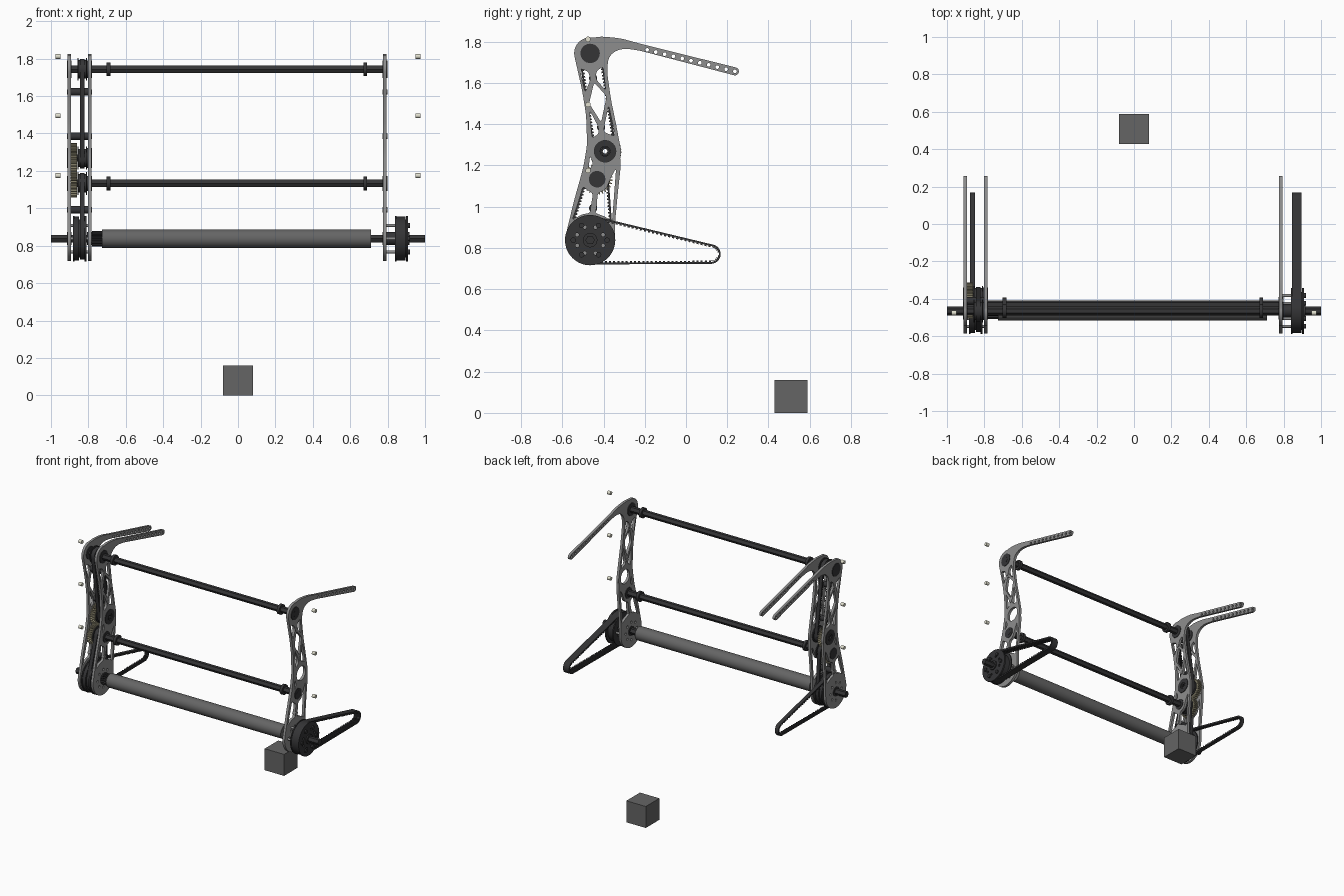
import bpy
from math import sin, cos, pi, radians, acos, atan2, hypot
from mathutils import Matrix, Vector

if "Cube" in bpy.data.objects:
    bpy.data.objects.remove(bpy.data.objects["Cube"])


def material(name, c):
    m = bpy.data.materials.new(name)
    m.diffuse_color = (*c, 1)
    m.use_nodes = True
    m.node_tree.nodes["Principled BSDF"].inputs["Base Color"].default_value = m.diffuse_color
    return m


DARK = material("dark", (0.035, 0.035, 0.037))
BRASS = material("brass", (0.36, 0.33, 0.22))
PALE = material("pale", (0.75, 0.74, 0.62))
STEEL = material("steel", (0.27, 0.27, 0.27))
ROLLER = material("roller_grey", (0.13, 0.13, 0.13))
# local profile plane (u, v, w) -> world (y, z, x)
AXES = Matrix(((0, 0, 1, 0), (1, 0, 0, 0), (0, 1, 0, 0), (0, 0, 0, 1)))


def solid(name, loops, x0, x1, mat=None):
    """Extrude a side profile (first loop) with holes (other loops) from x0 to x1."""
    cu = bpy.data.curves.new(name, 'CURVE')
    cu.dimensions = '2D'
    cu.fill_mode = 'BOTH'
    cu.extrude = (x1 - x0) / 2
    for lp in loops:
        s = cu.splines.new('POLY')
        s.points.add(len(lp) - 1)
        for p, (u, v) in zip(s.points, lp):
            p.co = (u, v, 0, 1)
        s.use_cyclic_u = True
    ob = bpy.data.objects.new(name, cu)
    bpy.context.collection.objects.link(ob)
    ob.matrix_world = Matrix.Translation(((x0 + x1) / 2, 0, 0)) @ AXES
    bpy.ops.object.select_all(action='DESELECT')
    ob.select_set(True)
    bpy.context.view_layer.objects.active = ob
    bpy.ops.object.convert(target='MESH')
    ob = bpy.context.object
    if mat:
        ob.data.materials.clear()
        ob.data.materials.append(mat)
    bpy.ops.object.shade_smooth_by_angle()
    return ob


def circle(c, r, n=32):
    return [(c[0] + r * cos(2 * pi * i / n), c[1] + r * sin(2 * pi * i / n)) for i in range(n)]


def around(c, r, n, off=0.0):
    return circle((0, 0), r, n) and [(c[0] + r * cos(2 * pi * (i + off) / n),
                                      c[1] + r * sin(2 * pi * (i + off) / n)) for i in range(n)]


def gear_loop(c, r, depth, n):
    pts = []
    for i in range(n):
        for f, rr in ((0, r - depth), (.4, r - depth), (.55, r), (.85, r)):
            a = 2 * pi * (i + f) / n
            pts.append((c[0] + rr * cos(a), c[1] + rr * sin(a)))
    return pts


def cyl(name, c, r, x0, x1, mat=None, bore=0, n=32):
    return solid(name, [circle(c, r, n)] + ([circle(c, bore, n)] if bore else []), x0, x1, mat)


def belt(name, c1, r1, c2, r2, x0, x1, t=.009, pitch=.02):
    """Toothed belt around two wheels; the teeth point inward."""
    d = (c2[0] - c1[0], c2[1] - c1[1])
    base, a = atan2(d[1], d[0]), acos((r1 - r2) / hypot(*d))
    path = []
    for c, r, s, e in ((c1, r1, a, 2 * pi - a), (c2, r2, -a, a)):
        for i in range(41):
            g = base + s + (e - s) * i / 40
            path.append((Vector((c[0] + r * cos(g), c[1] + r * sin(g))), Vector((cos(g), sin(g)))))
    inner = []
    for (p, n), (q, m) in zip(path, path[1:] + path[:1]):
        seg = (q - p).length
        k = max(1, round(seg / pitch))
        for j in range(k):
            for f, dep in ((0, t), (.5, t), (.5, t * 1.7), (1, t * 1.7)):
                f = (j + .02 + f * .94) / k if dep == t else (j + .04 + f * .94) / k
                inner.append(tuple(p.lerp(q, f) - n.lerp(m, f).normalized() * dep))
    if r1 > .05 and len(inner) > 4:
        # skip teeth where the belt is wrapped tightly around the wheels
        inner = [tuple(p - n * t) for p, n in path[:41]] + inner[160:]
    solid(name, [[tuple(p) for p, _ in path], inner], x0, x1, DARK)


# ---- side plate drawing, on a grid of 206.5 steps per unit ----
def P(x, y):
    return ((x - 687) / 206.5, (413 - y) / 206.5)


def arc(x, y, r, a0, a1, n=14):
    return [(x + r * cos(radians(a0 + (a1 - a0) * i / n)),
             y - r * sin(radians(a0 + (a1 - a0) * i / n))) for i in range(n + 1)]


def fillet(pts, d):
    out = []
    for i, p in enumerate(pts):
        p = Vector(p)
        a, b = Vector(pts[i - 1]), Vector(pts[(i + 1) % len(pts)])
        s = p + (a - p) * min(.45, d / (a - p).length)
        e = p + (b - p) * min(.45, d / (b - p).length)
        for t in (0, .33, .67, 1):
            q = s * (1 - t) ** 2 + p * 2 * t * (1 - t) + e * t * t
            out.append(P(*q))
    return out


AXLE, LOW, MID, TOP = P(591, 240), P(598, 179), P(606, 151), P(591, 53)
NODES = [P(594, 78), P(602, 127), P(594, 208)]

outline = (arc(591, 240, 25, 170, 360, 30) + [(616, 222), (619, 190), (621.5, 168)]
           + arc(606, 151, 16, -20, 20, 6)
           + [(617, 124), (612, 100), (608, 72), (609, 58), (615, 51), (625, 48), (640, 50)]
           + arc(736, 71, 4, -105, 75) + [(640, 43), (622, 38), (603, 36)]
           + arc(591, 53, 16, 80, 190) + [(583, 90), (587, 115), (588, 145), (584, 168), (575, 200)])
windows = [
    [(580.5, 68), (589, 71), (591.5, 79), (586, 92)],
    [(597, 71), (604, 66), (606.5, 90), (597, 79)],
    [(595, 82), (607.5, 96), (602, 122), (590, 103)],
    [(590.5, 110), (599, 126), (600, 133), (593, 138)],
    [(609.5, 105), (614, 126), (616, 136), (605, 132), (605, 127)],
    [(612, 177), (617, 168), (613, 221), (605, 216), (596, 213), (597.5, 208), (598.5, 193), (607, 189)],
    [(584, 186), (588, 190), (594, 193), (592, 204), (591, 213), (583, 214), (573, 220), (578, 206)],
    [(591, 155), (594, 164), (589, 171)],
]
plate_loops = [fillet(outline, 6)] + [fillet(w, 3) for w in windows]
plate_loops += [circle(MID, .052), circle(LOW, .038), circle(TOP, .045), circle(AXLE, .03)]
plate_loops += [circle(P(648 + 8.8 * i, 49.5 + 2.15 * i), .009, 14) for i in range(11)]
plate_loops += [circle(c, .009, 12) for c in around(AXLE, .065, 8)]

PLATES = {"left_outer": (-.911, -.893), "left_inner": (-.802, -.784), "right": (.776, .795)}
for side, (a, b) in PLATES.items():
    solid(side + "_plate", plate_loops, a, b, STEEL)
    # bearings seated in each plate
    for nm, c, r in (("top", TOP, .047), ("low", LOW, .04), ("axle", AXLE, .035), ("mid", MID, .054)):
        if nm != "mid":
            cyl(f"{side}_{nm}_bearing", c, r, a - .004, b + .004, DARK, .02)
        elif side != "right":
            cyl(f"{side}_{nm}_bearing", c, r, a - .004, b + .004, DARK, .024)

# ---- cross shafts with collars ----
for nm, c in (("top", TOP), ("low", LOW)):
    cyl(nm + "_shaft", c, .023, -.915, .8, DARK, n=6)
    for x in (-.692, .68):
        cyl(nm + "_shaft_collar", c, .037, x - .01, x + .01, DARK)
cyl("main_axle", AXLE, .023, -1, 1, DARK, n=6)
cyl("roller", AXLE, .05, -.727, .712, ROLLER, n=40)
solid("roller_sprocket", [gear_loop(AXLE, .042, .01, 16)], -.78, -.727, DARK)

# ---- spacers joining the left plates ----
for c in NODES:
    cyl("plate_spacer", c, .02, -.893, -.802, DARK)
    for a, b in PLATES.values():
        cyl("spacer_screw", c, .014, a - .004, b + .004, STEEL, n=16)

# ---- left gear train, pulleys and timing belts ----
for nm, c, r, n in (("mid", MID, .079, 30), ("low", LOW, .075, 28)):
    solid(nm + "_gear", [gear_loop(c, r, .012, n), circle(c, .02, 6)], -.893, -.862, BRASS)
for nm, c in (("top", TOP), ("mid", MID), ("low", LOW)):
    cyl(nm + "_pulley", c, .049, -.855, -.812, DARK, .02)
    for x in (-.858, -.814):
        cyl(nm + "_pulley_flange", c, .061, x, x + .006, DARK, .02)
cyl("mid_shaft", MID, .023, -.915, -.782, DARK, .012, n=6)
belt("upper_timing_belt", TOP, .056, MID, .056, -.846, -.82, pitch=.016)
belt("lower_timing_belt", AXLE, .112, LOW, .056, -.846, -.82, pitch=.016)

# ---- drive wheels and their long belts ----
END = P(712, 254)
for side, x0, x1, bx0, bx1 in (("left", -.882, -.81, -.878, -.85), ("right", .84, .91, .846, .896)):
    holes = [circle(c, .009, 12) for c in around(AXLE, .068, 8, .5)]
    solid(side + "_wheel", [circle(AXLE, .102, 48)] + holes, x0, x1, DARK)
    for a, b in ((x0, x0 + .008), (x1 - .012, x1)):
        solid(side + "_wheel_flange", [circle(AXLE, .122, 48), circle(AXLE, .1, 48)], a, b, DARK)
    belt(side + "_long_belt", AXLE, .118, END, .047, bx0, bx1)

# bolts and hub on the right wheel, standoffs through to the plates
for c in around(AXLE, .082, 6):
    cyl("right_wheel_standoff", c, .008, .79, .845, STEEL, n=16)
    cyl("right_wheel_bolt", c, .013, .9, .92, DARK, n=16)
    cyl("left_wheel_standoff", c, .008, -.895, -.8, STEEL, n=16)
cyl("right_wheel_hub", AXLE, .035, .795, .918, DARK)

# ---- small floating pegs on both sides ----
for s in (-1, 1):
    for z in (1.175, 1.495, 1.812):
        cyl("side_peg", (-.475, z), .013, s * .962 - .013, s * .962 + .013, PALE, n=16)

# ---- loose cube on the floor ----
bpy.ops.mesh.primitive_cube_add(size=.16, location=(0, .508, .08))
cube = bpy.context.object
cube.name = "floor_cube"
cube.data.materials.append(ROLLER)
